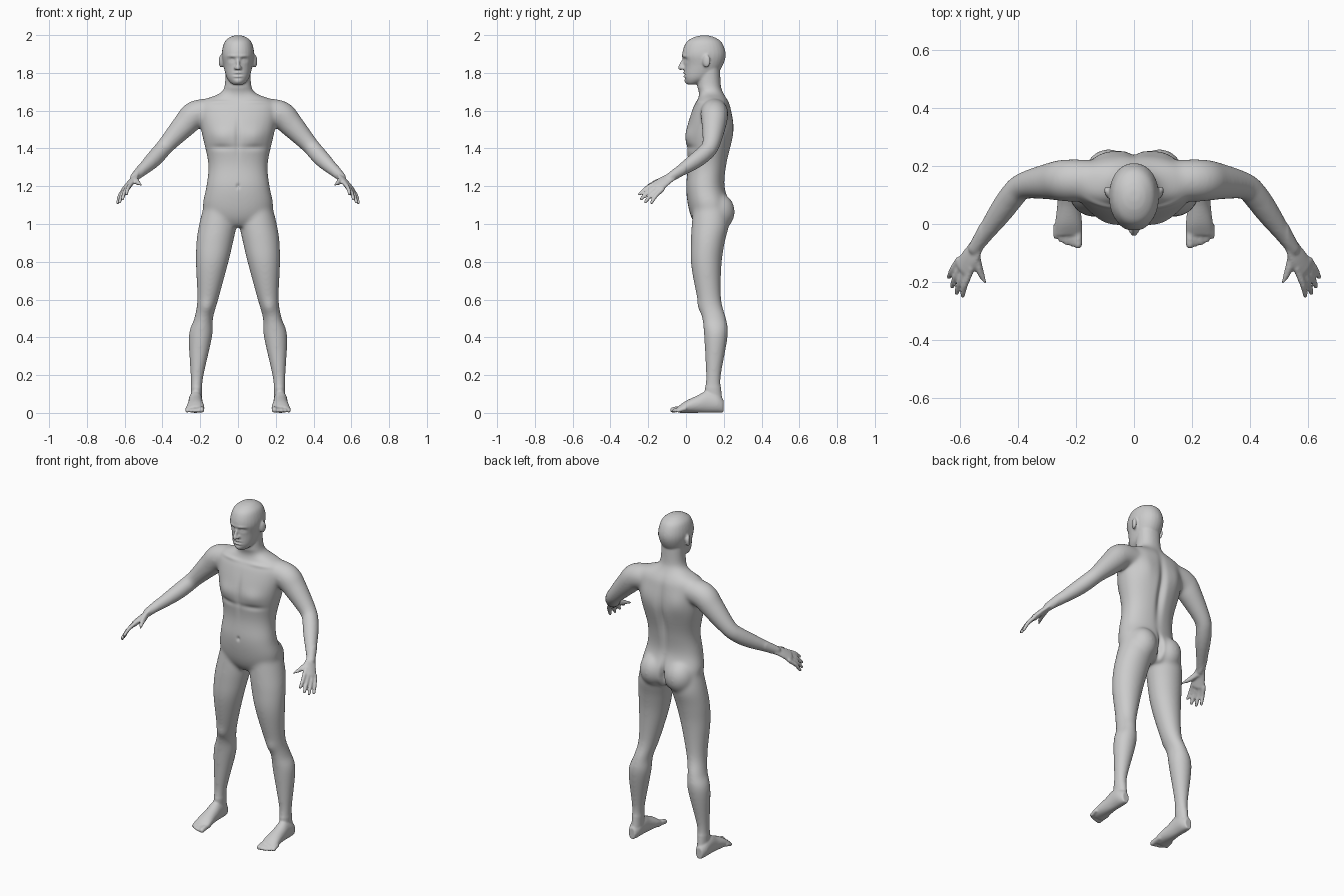
import bpy
import bmesh
from math import sin, cos, pi, tau, exp, copysign
from mathutils import Vector, Matrix, kdtree

cube = bpy.data.objects.get("Cube")
if cube:
    bpy.data.objects.remove(cube)

bm = bmesh.new()


def spline(rows, steps=5):
    """Catmull-Rom interpolation of equal-length number rows."""
    rows = [Vector(row) for row in rows]
    points = []
    for i in range(len(rows) - 1):
        here, there = rows[i], rows[i + 1]
        before = rows[max(i - 1, 0)]
        after = rows[min(i + 2, len(rows) - 1)]
        slope_here, slope_there = (there - before) / 2, (after - here) / 2
        for k in range(steps):
            t = k / steps
            ease = t * t * (3 - 2 * t)
            points.append(here.lerp(there, ease)
                          + slope_here * (t * (1 - t) ** 2)
                          - slope_there * (t * t * (1 - t)))
    return points + [rows[-1]]


def loft(rings, power=1.0, mirror=True, sides=28):
    """Closed skin through rings of (centre, half axis, half axis)."""
    for sign in ((1, -1) if mirror else (1,)):
        loops = []
        for centre, u, v in rings:
            loop = []
            for k in range(sides):
                c, s = cos(tau * k / sides), sin(tau * k / sides)
                p = (centre + u * copysign(abs(c) ** power, c)
                     + v * copysign(abs(s) ** power, s))
                loop.append(bm.verts.new((p.x * sign, p.y, p.z)))
            loops.append(loop)
        for low, high in zip(loops, loops[1:]):
            for k in range(sides):
                j = (k + 1) % sides
                bm.faces.new((low[k], low[j], high[j], high[k]))
        bm.faces.new(loops[0][::-1])
        bm.faces.new(loops[-1])


def stack(rows, power=1.0, mirror=True):
    """Level rings: z, x from, x to, y front, y back."""
    rings = []
    for z, inner, outer, front, back in spline(rows):
        rings.append((Vector(((inner + outer) / 2, (front + back) / 2, z)),
                      Vector(((outer - inner) / 2, 0, 0)),
                      Vector((0, (back - front) / 2, 0))))
    loft(rings, power, mirror)


def centred_stack(rows, power):
    """Level rings about the middle: z, half width, y front, y back."""
    stack([(z, -w, w, front, back) for z, w, front, back in rows], power, False)


def tube(path, widths, side, flat=1.0, mirror=True):
    """Rings across a path, wide along side, flattened the other way, end rounded."""
    points = spline([(*place, width) for place, width in zip(path, widths)])
    side = Vector(side)
    rings = []
    for i, point in enumerate(points):
        ahead = points[min(i + 1, len(points) - 1)]
        behind = points[max(i - 1, 0)]
        along = Vector((ahead - behind)[:3]).normalized()
        u = (side - along * side.dot(along)).normalized()
        rings.append((Vector(point[:3]), u * point[3],
                      along.cross(u) * point[3] * flat))
    centre, u, v = rings[-1]
    for step, size in ((.5, .85), (.85, .5)):
        rings.append((centre + along * v.length * step, u * size, v * size))
    loft(rings, 1.0, mirror)


def ball(centre, size, tilt=0):
    """A mirrored pair of ellipsoids."""
    for sign in (1, -1):
        place = Matrix.Translation((centre[0] * sign, centre[1], centre[2]))
        turn = Matrix.Rotation(tilt * sign, 4, "Z")
        bmesh.ops.create_uvsphere(bm, u_segments=24, v_segments=16, radius=1,
                                  matrix=place @ turn @ Matrix.Diagonal((*size, 1)))


# Trunk from crotch to neck
centred_stack([(.985, .09, .06, .2), (1.03, .165, .03, .23), (1.1, .187, .01, .235),
               (1.2, .168, 0, .205), (1.32, .158, .01, .217), (1.48, .192, 0, .252),
               (1.61, .212, .035, .238), (1.655, .185, .06, .222), (1.69, .1, .07, .2),
               (1.73, .071, .06, .185), (1.82, .066, .06, .18)], .9)

# Head, nose and ears
centred_stack([(1.738, .024, .01, .05), (1.75, .042, 0, .09), (1.78, .062, -.01, .15),
               (1.84, .077, -.01, .195), (1.9, .086, -.02, .21), (1.96, .073, 0, .19),
               (1.988, .045, .04, .152), (1.998, .017, .08, .115)], .95)
tube([(0, 0, 1.885), (0, -.02, 1.855), (0, -.03, 1.826)], (.009, .009, .013),
     (1, 0, 0), mirror=False)
ball((.013, -.017, 1.826), (.009, .012, .009))
ball((.09, .108, 1.862), (.011, .022, .034), -.35)

# Arms
across = Vector((.62, .58, -.5))
tube([(.14, .15, 1.595), (.225, .15, 1.58), (.28, .148, 1.527), (.38, .132, 1.418),
      (.418, .098, 1.374), (.457, .045, 1.332), (.507, -.025, 1.285),
      (.548, -.085, 1.246)],
     (.07, .074, .066, .047, .046, .043, .033, .024), across)

# Palms and thumbs
tube([(.54, -.073, 1.252), (.562, -.112, 1.228), (.588, -.152, 1.194)],
     (.03, .036, .04), across, .42)
tube([(.55, -.098, 1.236), (.538, -.135, 1.228), (.513, -.204, 1.206)],
     (.018, .017, .01), across)

# Fingers, fanned from first to last, the middle ones longer
for i in range(4):
    fan = i / 3
    root = Vector((.565, -.165, 1.215)).lerp(Vector((.608, -.13, 1.178)), fan)
    tip = Vector((.591, -.246, 1.158)).lerp(Vector((.637, -.183, 1.112)), fan)
    tip += (tip - root) * sin(pi * fan) / 5
    bend = root.lerp(tip, .5) + Vector((.004, -.003, .004))
    tube([root.lerp(tip, -.2), root, bend, tip], (.011, .012, .011, .009), across)

# Legs and buttocks
stack([(1.1, .02, .18, .04, .22), (1, .008, .206, .03, .228), (.9, .026, .221, .025, .205),
       (.78, .055, .223, .027, .188), (.6, .104, .216, .06, .187),
       (.5, .132, .232, .085, .213), (.41, .135, .261, .095, .222),
       (.2, .181, .252, .105, .186), (.12, .19, .25, .1, .187), (.05, .192, .248, .11, .196)])
ball((.087, .168, 1.065), (.085, .091, .1))

# Feet, resting on the ground: y, half width, half height
sole = spline([(.198, .022, .035), (.165, .035, .05), (.11, .037, .058),
               (.06, .04, .046), (0, .047, .032), (-.04, .047, .018)])
loft([(Vector((.225, y, high)), Vector((wide, 0, 0)), Vector((0, 0, high)))
      for y, wide, high in sole])

# Toes, each shorter than the last
for i in range(5):
    x, tip = .193 + .019 * i, -.071 + .0018 * i * i
    r = .0105 if i else .015
    tube([(x, 0, .022), (x, tip + .025, .02), (x, tip, r)], (r, r, r), (1, 0, 0))

# Fuse all parts into one skin
bmesh.ops.recalc_face_normals(bm, faces=bm.faces)
rough = bpy.data.meshes.new("rough")
bm.to_mesh(rough)
bm.free()
body = bpy.data.objects.new("body", rough)
bpy.context.collection.objects.link(body)
fuse = body.modifiers.new("fuse", "REMESH")
fuse.mode = "VOXEL"
fuse.voxel_size = .0055
skin_mesh = bpy.data.meshes.new_from_object(
    body.evaluated_get(bpy.context.evaluated_depsgraph_get()))
body.modifiers.clear()
body.data = skin_mesh
bpy.data.meshes.remove(rough)

# Soften: strong on trunk and limbs, light on face, hands and feet
bm = bmesh.new()
bm.from_mesh(skin_mesh)
verts = bm.verts[:]
broad = [v for v in verts if .14 < v.co.z < 1.715 and abs(v.co.x) < .53]
for group, rounds in ((broad, 28), (verts, 3)):
    for _ in range(rounds):
        bmesh.ops.smooth_vert(bm, verts=group, factor=.5, use_axis_x=True,
                              use_axis_y=True, use_axis_z=True)

tree = kdtree.KDTree(len(verts))
for i, v in enumerate(verts):
    tree.insert(v.co, i)
tree.balance()
bm.normal_update()


def sculpt(x, y, z, wide, tall, height):
    """Swell (or hollow, if negative) the skin around a spot, on both sides."""
    reach = (wide, .045, tall)
    for sign in ((1, -1) if x else (1,)):
        spot = Vector((x * sign, y, z))
        for co, i, _ in tree.find_range(spot, max(reach) * 2):
            near = sum(((co[k] - spot[k]) / reach[k]) ** 2 for k in range(3))
            verts[i].co += verts[i].normal * (height * exp(-near))


# Eyes, brows, lips and chin
sculpt(.033, -.01, 1.869, .017, .011, -.01)
sculpt(.033, 0, 1.867, .011, .007, .005)
sculpt(.03, -.02, 1.889, .026, .007, .004)
for z, height in ((1.8, .006), (1.79, -.007), (1.781, .006), (1.771, -.004)):
    sculpt(0, -.01, z, .02, .005, height)
sculpt(0, 0, 1.753, .018, .011, .005)

# Collarbones, chest and belly
sculpt(.1, .06, 1.645, .07, .01, .005)
sculpt(.09, 0, 1.465, .065, .045, .01)
sculpt(.09, .01, 1.405, .07, .016, -.006)
sculpt(0, 0, 1.46, .015, .09, -.008)
sculpt(0, 0, 1.2, .009, .012, -.008)

# Spine, shoulder blades, seat and knees
sculpt(0, .24, 1.4, .022, .18, -.02)
sculpt(.1, .24, 1.53, .05, .07, .008)
sculpt(0, .23, 1.05, .013, .07, -.03)
sculpt(.165, .07, .56, .028, .035, .007)

bm.to_mesh(skin_mesh)
bm.free()
skin_mesh.shade_smooth()

# One plain grey skin
skin = bpy.data.materials.new("grey skin")
skin.use_nodes = True
grey = (.6, .6, .6, 1)
skin.diffuse_color = grey
skin.node_tree.nodes["Principled BSDF"].inputs["Base Color"].default_value = grey
skin_mesh.materials.clear()
skin_mesh.materials.append(skin)
